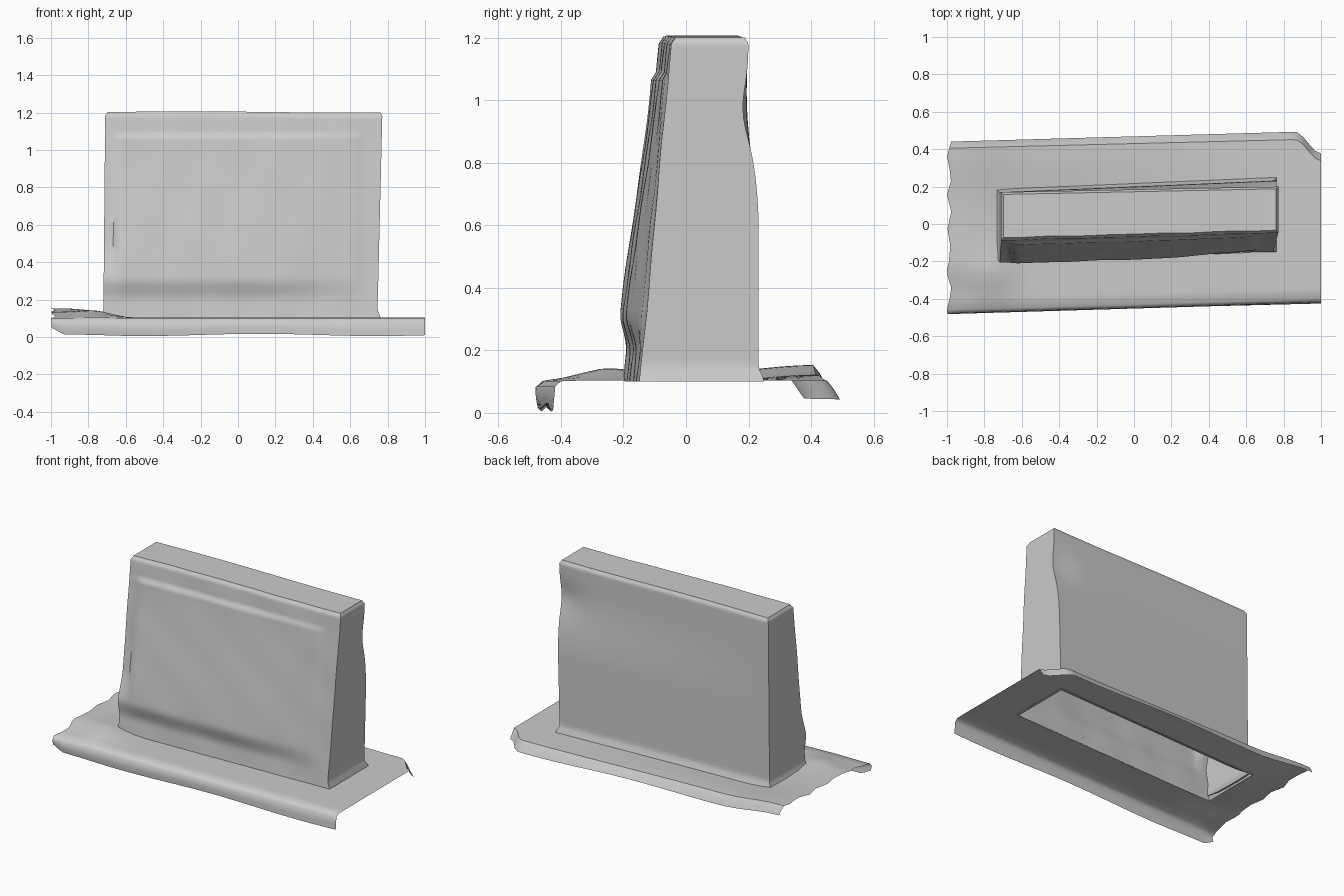
import bpy
import bmesh
import math

if "Cube" in bpy.data.objects:
    bpy.data.objects.remove(bpy.data.objects["Cube"], do_unlink=True)

grey = bpy.data.materials.new("weathered_grey")
grey.use_nodes = True
colour = (0.6, 0.6, 0.6, 1)
grey.diffuse_color = colour
grey.node_tree.nodes["Principled BSDF"].inputs["Base Color"].default_value = colour

LEFT, RIGHT = -0.72, 0.745      # ends of the upright slab at its foot
FOOT, TOP = 0.10, 1.203


def mix(a, b, t):
    return a + (b - a) * t


def smooth(a, b, v):
    t = max(0, min(1, (v - a) / (b - a)))
    return t * t * (3 - 2 * t)


def bump(x, y, cx, cy, size):
    return math.exp(-((x - cx) ** 2 + (y - cy) ** 2) / size ** 2)


def spread(stops, counts):
    """Values along consecutive spans, each split into its count."""
    values = [stops[0]]
    for a, b, n in zip(stops, stops[1:], counts):
        values += [mix(a, b, i / n) for i in range(1, n + 1)]
    return values


def finish(bm, name, angle):
    bmesh.ops.recalc_face_normals(bm, faces=bm.faces)
    mesh = bpy.data.meshes.new(name)
    bm.to_mesh(mesh)
    bm.free()
    obj = bpy.data.objects.new(name, mesh)
    bpy.context.collection.objects.link(obj)
    mesh.materials.append(grey)
    bpy.ops.object.select_all(action="DESELECT")
    obj.select_set(True)
    bpy.context.view_layer.objects.active = obj
    bpy.ops.object.shade_smooth_by_angle(angle=math.radians(angle))
    return obj


def front_y(t, h):
    return mix(mix(-0.20, -0.148, t), mix(-0.085, -0.045, t), h)


def back_y(t, h):
    right = mix(0.232, 0.20, smooth(0.45, 0.85, h))
    return mix(0.17, right, t) - 0.02 * bump(t, h, 1, 0.78, 0.1)


def plate_z(x, y):
    z = 0.103 + 0.02 * smooth(0.1, 0.4, y) * smooth(0.9, -0.6, x)
    z += 0.03 * smooth(-0.55, -0.95, x) * smooth(-0.42, -0.2, y)
    return z + 0.025 * bump(x, y, -0.76, -0.27, 0.12)


# Base plate: a thin open sheet with turned-down lips and a hole under the slab
columns = spread([-1, LEFT, RIGHT, 1], [8, 24, 8])
# Each row: y at the left end, y at the right end, drop below the sheet
rows = [(-0.475, -0.425, 0.092), (-0.482, -0.422, 0.06),
        (-0.478, -0.418, 0.018), (-0.46, -0.40, 0.002)]
rows += [(y, y + 0.055, 0) for y in (-0.40, -0.34, -0.28, -0.24)]
hole_start = len(rows)
rows += [(None, t, 0) for t in (0, 0.25, 0.5, 0.75, 1)]
hole_end = len(rows) - 1
rows += [(0.23, 0.29, 0), (0.30, 0.35, 0), (0.36, 0.41, 0),
         (0.405, 0.455, 0), (0.425, 0.475, 0.025), (0.44, 0.497, 0.055)]

bm = bmesh.new()
grid = []
for a, b, drop in rows:
    line = []
    for x in columns:
        if a is None:
            t = (x - LEFT) / (RIGHT - LEFT)
            y = mix(front_y(t, 0), back_y(t, 0), b)
        else:
            y = mix(a, b, (x + 1) / 2)
        px = x
        if x == -1:                              # broken left edge
            px += 0.012 + 0.012 * math.sin(y * 31)
        cut = smooth(0.86, 1, x) * smooth(0.30, 0.47, y)
        y -= 0.12 * cut                          # chipped back corner
        chip = 0.035 * smooth(-0.93, -1, x) if y < 0 else 0
        z = plate_z(x, y) - max(0, drop - (chip if drop > 0.05 else 0))
        z += 0.006 * math.sin(5 * x + 1) if drop > 0.05 else 0
        line.append(bm.verts.new((px, y, max(z, 0))))
    grid.append(line)
for j in range(len(rows) - 1):
    for i in range(len(columns) - 1):
        middle = (columns[i] + columns[i + 1]) / 2
        if hole_start <= j < hole_end and LEFT < middle < RIGHT:
            continue
        bm.faces.new((grid[j][i], grid[j][i + 1], grid[j + 1][i + 1], grid[j + 1][i]))
loose = [v for v in bm.verts if not v.link_faces]
bmesh.ops.delete(bm, geom=loose, context="VERTS")
finish(bm, "base_plate", 50)


# Upright slab: tapering hollow shell with a softly raised panel on the front
def panel(x, z):
    across = smooth(-0.67, -0.63, x) * smooth(0.67, 0.63, x)
    rise = smooth(0.19, 0.32, z) * smooth(1.09, 1.065, z)
    wide = mix(1, across, smooth(0.3, 0.5, z)) * smooth(0.75, 0.1, x)
    body = mix(0.03, 0.008, smooth(0.3, 1.05, z))
    rim = 0.006 * across * rise
    return wide * rise * body + rim


steps = 60
heights = spread([FOOT, 0.4, 1.0, 1.18, TOP], [16, 20, 14, 3])
bm = bmesh.new()
rings = []
for z in heights:
    h = (z - FOOT) / (TOP - FOOT)
    flare = 0.018 * smooth(0.15, FOOT, z)
    inset = 0.012 * smooth(1.18, TOP, z)
    left = mix(LEFT, -0.71, h) - flare + inset
    right = mix(RIGHT, 0.772, h) + flare - inset
    front, back = [], []
    for i in range(steps + 1):
        t = i / steps
        x = mix(left, right, t)
        rough = 0.002 * math.sin(17 * x + 5 * z) * math.sin(13 * z - 4 * x)
        base = plate_z(x, 0) - FOOT if z == FOOT else 0
        top = 0.003 * math.cos(4 * x + 1) * smooth(1.1, TOP, z)
        zz = z + base * 0.3 + top
        front.append(bm.verts.new((x, front_y(t, h) - panel(x, z) + inset + rough, zz)))
        back.append(bm.verts.new((x, back_y(t, h) + flare - inset, zz)))
    rings.append((front, back))

for (f0, b0), (f1, b1) in zip(rings, rings[1:]):
    for low, high in ((f0, f1), (b0, b1)):
        for i in range(steps):
            bm.faces.new((low[i], low[i + 1], high[i + 1], high[i]))
    for end in (0, steps):
        bm.faces.new((f0[end], b0[end], b1[end], f1[end]))
f, b = rings[-1]
for i in range(steps):
    bm.faces.new((f[i], f[i + 1], b[i + 1], b[i]))
finish(bm, "upright_slab", 40)
